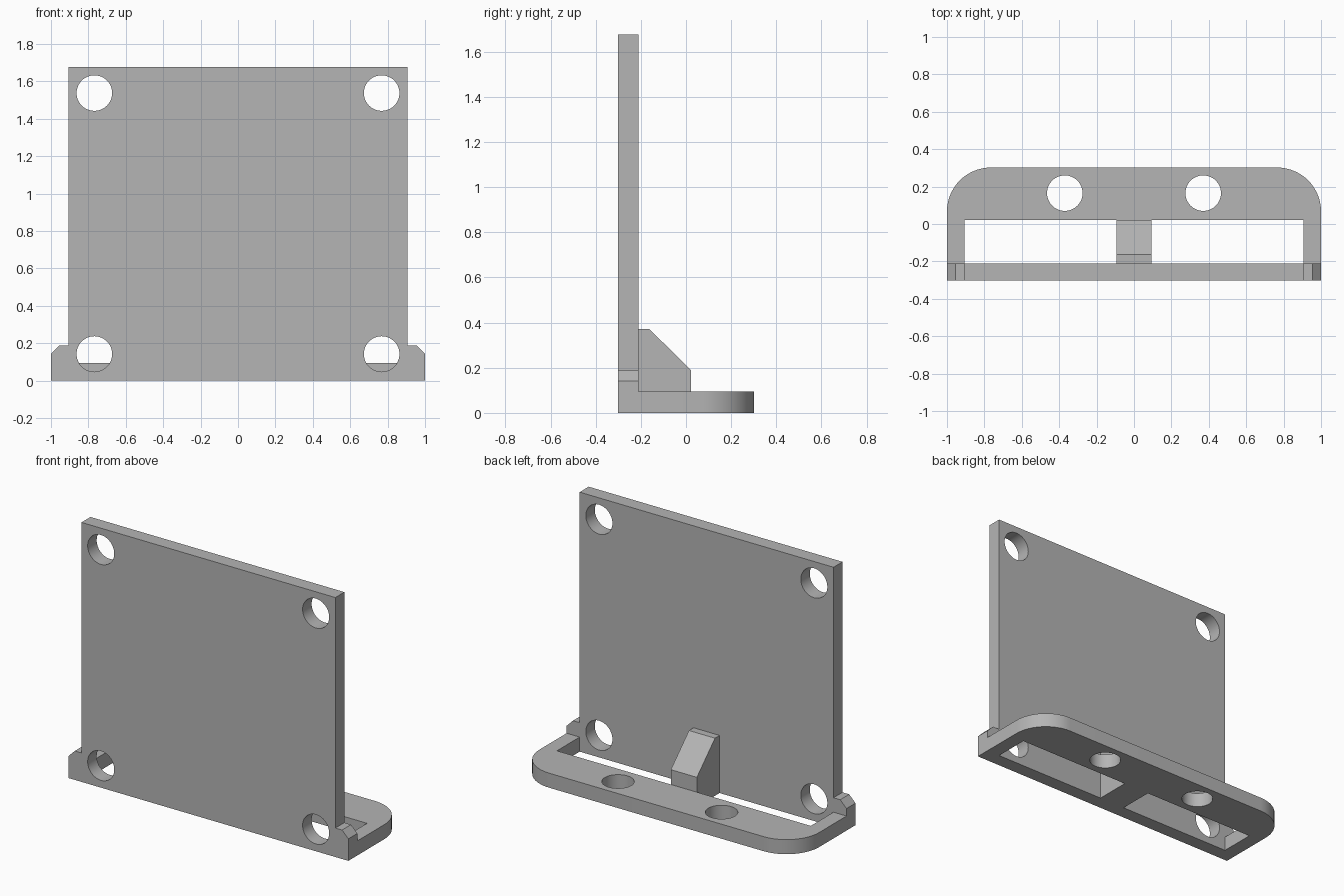
import bpy, bmesh, math
from mathutils import Vector, Matrix

old = bpy.data.objects.get("Cube")
if old:
    bpy.data.objects.remove(old, do_unlink=True)

GREY = (0.46, 0.46, 0.46, 1)
mat = bpy.data.materials.new("plain grey")
mat.use_nodes = True
mat.diffuse_color = GREY
mat.node_tree.nodes["Principled BSDF"].inputs["Base Color"].default_value = GREY

FRONT, PLATE_BACK, SLOT_BACK, BACK = -0.302, -0.21, 0.022, 0.302
BASE_TOP, HOLE_R, INNER_X = 0.094, 0.095, 0.907


def prism(name, outline, place, start, end):
    """Extrude a 2D outline; place(a, b, t) gives the 3D position."""
    bm = bmesh.new()
    face = bm.faces.new([bm.verts.new(place(a, b, start)) for a, b in outline])
    push = Vector(place(0, 0, end)) - Vector(place(0, 0, start))
    top = bmesh.ops.extrude_face_region(bm, geom=[face], use_keep_orig=True)
    bmesh.ops.translate(bm, vec=push, verts=[v for v in top["geom"] if isinstance(v, bmesh.types.BMVert)])
    bmesh.ops.recalc_face_normals(bm, faces=bm.faces)
    mesh = bpy.data.meshes.new(name)
    bm.to_mesh(mesh)
    bm.free()
    mesh.materials.append(mat)
    obj = bpy.data.objects.new(name, mesh)
    bpy.context.collection.objects.link(obj)
    return obj


def drill(obj, centres, axis):
    """Cut round holes through obj along the given axis."""
    bm = bmesh.new()
    for c in centres:
        turn = Matrix.Rotation(math.pi / 2, 4, "X") if axis == "Y" else Matrix()
        bmesh.ops.create_cone(bm, cap_ends=True, segments=48, radius1=HOLE_R, radius2=HOLE_R,
                              depth=0.3, matrix=Matrix.Translation(c) @ turn)
    mesh = bpy.data.meshes.new("hole_cutter")
    bm.to_mesh(mesh)
    bm.free()
    mesh.materials.append(mat)
    cutter = bpy.data.objects.new("hole_cutter", mesh)
    cutter.hide_render = True
    bpy.context.collection.objects.link(cutter)
    mod = obj.modifiers.new("holes", "BOOLEAN")
    mod.operation, mod.solver, mod.object = "DIFFERENCE", "EXACT", cutter
    select(obj)
    bpy.ops.object.modifier_apply(modifier=mod.name)
    bpy.data.objects.remove(cutter, do_unlink=True)


def select(obj):
    bpy.ops.object.select_all(action="DESELECT")
    obj.select_set(True)
    bpy.context.view_layer.objects.active = obj


def mirrored(half):
    return half + [(-x, y) for x, y in reversed(half)]


# Upright plate with chamfered feet and four mounting holes
plate = prism("upright_plate",
              mirrored([(1, 0), (1, 0.142), (0.955, 0.187), (INNER_X, 0.187), (INNER_X, 1.676)]),
              lambda a, b, t: (a, t, b), FRONT, PLATE_BACK)
drill(plate, [(s * 0.768, -0.256, z) for s in (-1, 1) for z in (0.142, 1.537)], "Y")

# Base frame: U shape with rounded back corners and two screw holes
R = 0.235
corner = [(1 - R + R * math.cos(t), BACK - R + R * math.sin(t))
          for t in (math.pi / 2 * i / 16 for i in range(17))]
outline = mirrored([(INNER_X, SLOT_BACK), (INNER_X, PLATE_BACK), (1, PLATE_BACK)] + corner)
base = prism("base_frame", outline, lambda a, b, t: (a, b, t), 0, BASE_TOP)
drill(base, [(s * 0.37, 0.165, 0.047) for s in (-1, 1)], "Z")

# Central brace between plate and base
brace = prism("centre_brace",
              [(PLATE_BACK, 0), (SLOT_BACK, 0), (SLOT_BACK, 0.19), (-0.163, 0.372), (PLATE_BACK, 0.372)],
              lambda a, b, t: (t, a, b), -0.093, 0.093)

for part in (plate, base, brace):
    select(part)
    bpy.ops.object.shade_smooth_by_angle(angle=math.radians(30))
